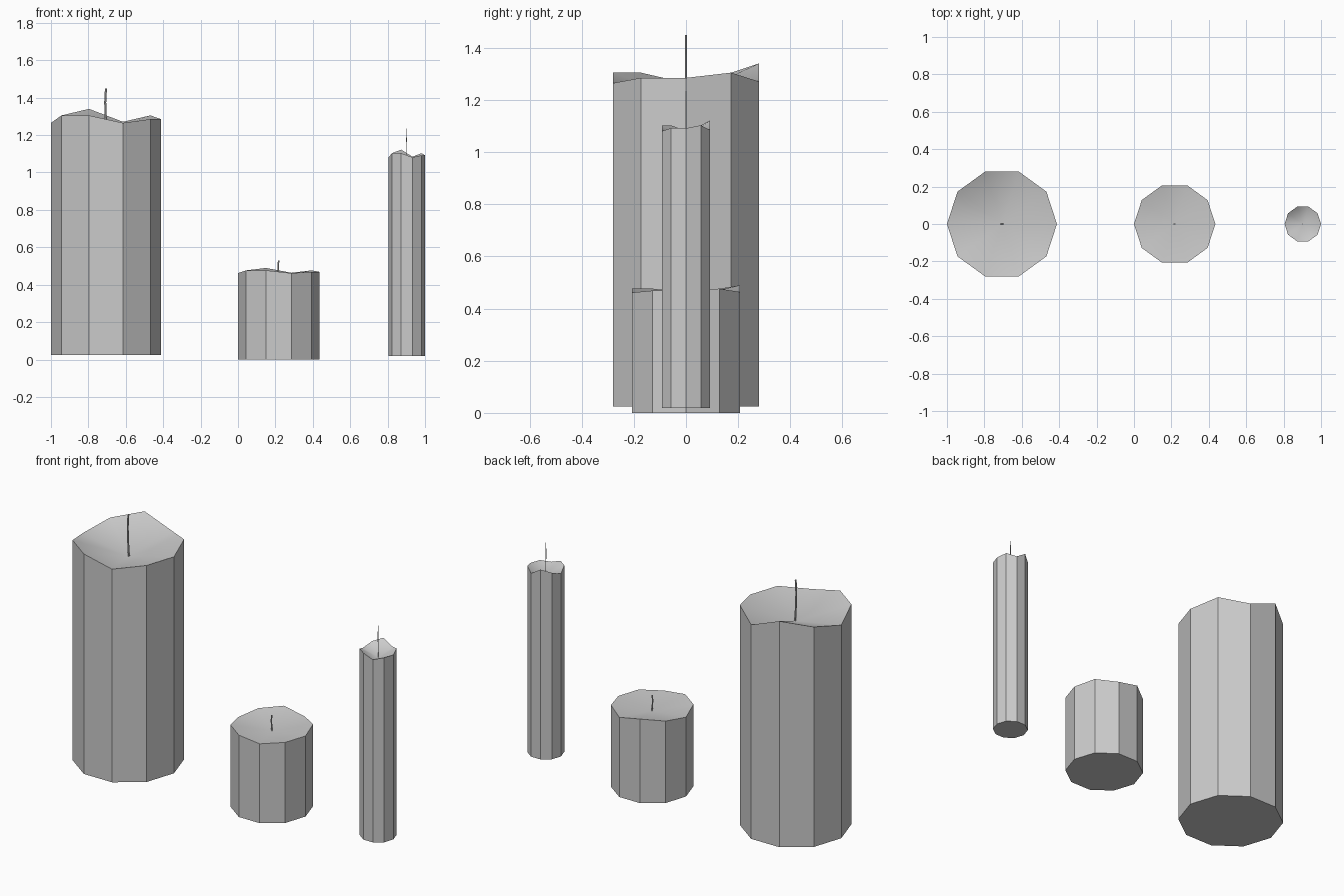
import bpy, bmesh
from math import cos, sin, pi

if "Cube" in bpy.data.objects:
    bpy.data.objects.remove(bpy.data.objects["Cube"])

SIDES = 10
# melted rim: height offsets for each corner, anticlockwise from +x, then the dished centre
RIM = [0, 0.02, -0.014, 0.055, 0.02, -0.02, 0.02, 0.02, -0.02, 0.0]
DISH = -0.075


def finish(bm, name):
    bmesh.ops.recalc_face_normals(bm, faces=bm.faces)
    mesh = bpy.data.meshes.new(name)
    bm.to_mesh(mesh)
    bm.free()
    bpy.context.collection.objects.link(bpy.data.objects.new(name, mesh))


def ring(bm, x, y, r, heights):
    n = len(heights)
    return [bm.verts.new((x + r * cos(2 * pi * i / n), y + r * sin(2 * pi * i / n), h))
            for i, h in enumerate(heights)]


def bridge(bm, a, b):
    n = len(a)
    for i in range(n):
        j = (i + 1) % n
        bm.faces.new((a[i], a[j], b[j], b[i]))


def candle(name, x, r, bottom, top, melt, wick_top):
    # wax body: flat sides, smooth dished top
    bm = bmesh.new()
    low = ring(bm, x, 0, r, [bottom] * SIDES)
    high = ring(bm, x, 0, r, [top + melt * h for h in RIM])
    bm.faces.new(low[::-1])
    bridge(bm, low, high)
    dish = top + melt * DISH
    centre = bm.verts.new((x, 0, dish))
    for i in range(SIDES):
        bm.faces.new((high[i], high[(i + 1) % SIDES], centre)).smooth = True
    finish(bm, name + "_wax")

    # wick: thin, slightly bent tube
    bm = bmesh.new()
    s = r / 0.294
    start = dish - 0.01
    path = [(0.004, 0), (-0.001, 0.35), (-0.004, 0.7), (0.0, 1)]
    rings = [ring(bm, x + s * dx, 0, 0.0055 * s, [start + t * (wick_top - start)] * 6)
             for dx, t in path]
    for a, b in zip(rings, rings[1:]):
        bridge(bm, a, b)
    bm.faces.new(rings[0][::-1])
    bm.faces.new(rings[-1])
    finish(bm, name + "_wick")


candle("large_candle", -0.706, 0.294, 0.025, 1.285, 1.0, 1.45)
candle("short_candle", 0.2175, 0.2175, 0.0, 0.469, 0.372, 0.53)
candle("slim_candle", 0.9025, 0.0975, 0.018, 1.092, 0.55, 1.235)
